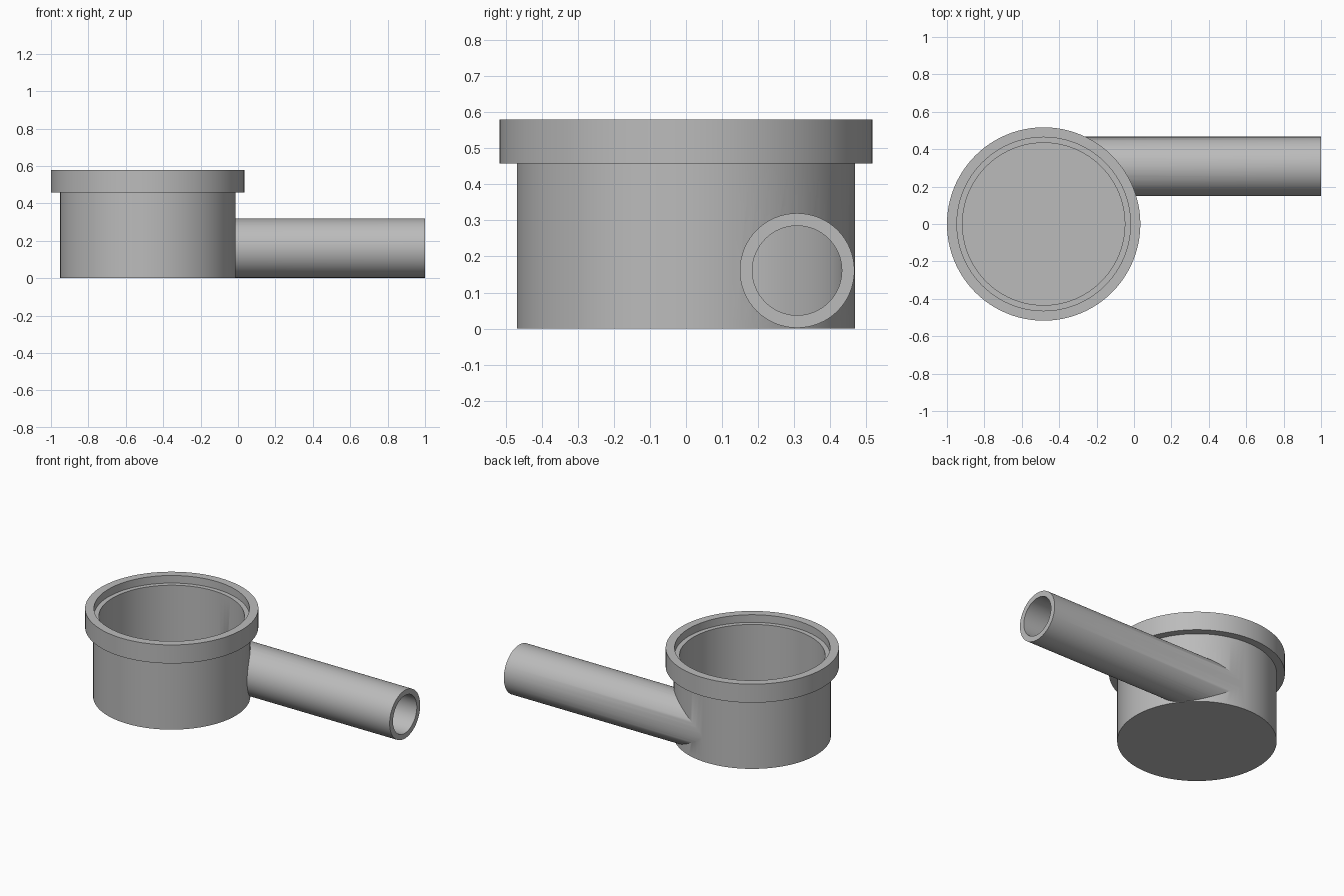
import bpy, bmesh, math
from mathutils import Matrix, Vector

cube = bpy.data.objects.get("Cube")
if cube:
    bpy.data.objects.remove(cube)

CUP_X = -0.483
PIPE_Y, PIPE_Z = 0.308, 0.161

grey = bpy.data.materials.new("plain grey")
grey.use_nodes = True
colour = (0.5, 0.5, 0.5, 1)
grey.diffuse_color = colour
grey.node_tree.nodes["Principled BSDF"].inputs["Base Color"].default_value = colour


def finish(name, bm):
    bmesh.ops.recalc_face_normals(bm, faces=bm.faces)
    mesh = bpy.data.meshes.new(name)
    bm.to_mesh(mesh)
    bm.free()
    mesh.materials.append(grey)
    obj = bpy.data.objects.new(name, mesh)
    bpy.context.collection.objects.link(obj)
    return obj


def turned(name, profile, sides=96):
    """Closed solid turned about the cup axis from (radius, height) pairs."""
    bm = bmesh.new()
    rings = []
    for r, z in profile:
        rings.append([bm.verts.new((CUP_X + r * math.cos(a), r * math.sin(a), z))
                      for a in (math.tau * i / sides for i in range(sides))])
    for low, high in zip(rings, rings[1:]):
        for i in range(sides):
            j = (i + 1) % sides
            bm.faces.new((low[i], low[j], high[j], high[i]))
    bm.faces.new(rings[0])
    bm.faces.new(rings[-1])
    return finish(name, bm)


def rod(name, radius, x0, x1, sides=64):
    """Solid cylinder along x on the pipe axis."""
    bm = bmesh.new()
    place = (Matrix.Translation(Vector(((x0 + x1) / 2, PIPE_Y, PIPE_Z)))
             @ Matrix.Rotation(math.pi / 2, 4, 'Y'))
    bmesh.ops.create_cone(bm, cap_ends=True, segments=sides, radius1=radius,
                          radius2=radius, depth=x1 - x0, matrix=place)
    return finish(name, bm)


def combine(target, tool, operation):
    mod = target.modifiers.new(operation.lower(), 'BOOLEAN')
    mod.operation, mod.object, mod.solver = operation, tool, 'EXACT'
    bpy.ops.object.select_all(action='DESELECT')
    target.select_set(True)
    bpy.context.view_layer.objects.active = target
    bpy.ops.object.modifier_apply(modifier=mod.name)
    bpy.data.objects.remove(tool)


# Cup with a wide collar, joined by a pipe tangent to its wall
body = turned("cup_with_side_pipe",
              [(0.469, 0), (0.469, 0.458), (0.517, 0.458), (0.517, 0.58)])
combine(body, rod("pipe", 0.159, CUP_X, 1.0), 'UNION')

# Stepped chamber, then the bore that opens into it
combine(body, turned("chamber_cutter", [(0.434, 0.036), (0.434, 0.53),
                                        (0.464, 0.53), (0.464, 0.7)]), 'DIFFERENCE')
combine(body, rod("bore_cutter", 0.124, CUP_X, 1.1), 'DIFFERENCE')

bpy.ops.object.shade_smooth_by_angle(angle=math.radians(30))
